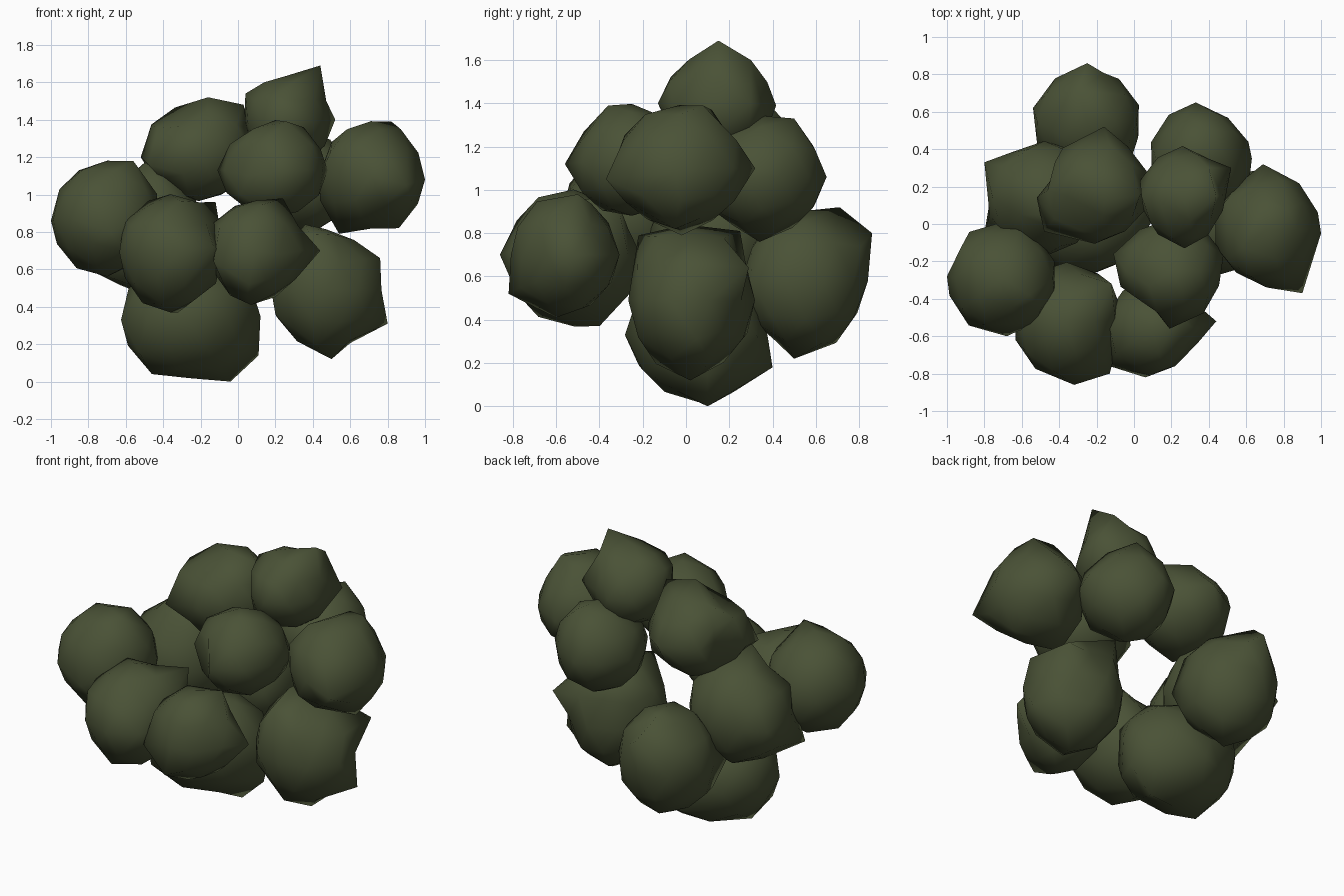
import bpy
import bmesh
import random
from mathutils import Vector

if "Cube" in bpy.data.objects:
    bpy.data.objects.remove(bpy.data.objects["Cube"], do_unlink=True)

random.seed(4)

# Single dark olive leaf colour
leaf_green = bpy.data.materials.new("leaf_green")
leaf_green.use_nodes = True
COLOUR = (0.068, 0.084, 0.037, 1)
leaf_green.diffuse_color = COLOUR
leaf_green.node_tree.nodes["Principled BSDF"].inputs["Base Color"].default_value = COLOUR
leaf_green.node_tree.nodes["Principled BSDF"].inputs["Roughness"].default_value = 0.9


def foliage_clump(name, centre, half_size, peaks):
    """A lumpy low-poly ball with a few corners pulled out to given points."""
    mesh = bpy.data.meshes.new(name)
    bm = bmesh.new()
    bmesh.ops.create_icosphere(bm, subdivisions=2, radius=1)
    middle = Vector(centre)
    scale = Vector(half_size)
    for vert in bm.verts:
        lump = random.uniform(0.95, 1.05)
        vert.co = middle + vert.co * scale * lump
    free = list(bm.verts)
    for peak in peaks:
        target = Vector(peak)
        direction = (target - middle).normalized()
        corner = max(free, key=lambda v: (v.co - middle).normalized().dot(direction))
        corner.co = target
        free.remove(corner)
    # Keep the clump above the ground
    for vert in bm.verts:
        vert.co.z = max(vert.co.z, 0)
    for face in bm.faces:
        face.smooth = True
    bm.to_mesh(mesh)
    bm.free()
    mesh.materials.append(leaf_green)
    clump = bpy.data.objects.new(name, mesh)
    bpy.context.collection.objects.link(clump)


# Lower ring of foliage
foliage_clump("bottom_clump", (-.26, .06, .33), (.38, .33, .32),
              [(-.04, .1, 0), (-.2, .4, .18), (-.46, 0, .04), (.12, .05, .35), (.11, .1, .14)])
foliage_clump("lower_left_clump", (.47, .02, .49), (.3, .3, .33),
              [(.8, .05, .31), (.5, .02, .12), (.76, -.02, .66), (.36, 0, .84),
               (.73, .29, .64), (.35, .25, .81), (.38, -.22, .79), (.2, -.1, .36)])
foliage_clump("lower_back_clump", (-.25, .55, .58), (.3, .29, .34),
              [(-.25, .86, .8), (-.25, .5, .22), (-.54, .62, .6),
               (-.5, .3, .55), (-.3, .71, .92), (-.03, .3, .58)])

# Middle ring of foliage
foliage_clump("front_right_clump", (-.36, -.52, .69), (.28, .31, .31),
              [(-.32, -.86, .7), (-.32, -.4, .37), (-.13, -.8, .72), (-.12, -.32, .96)])
foliage_clump("front_left_clump", (.09, -.56, .7), (.25, .25, .28),
              [(.44, -.52, .7), (.24, -.5, .98), (.07, -.6, .41),
               (-.13, -.76, .64), (.06, -.82, .52), (.22, -.76, .68)])
foliage_clump("side_right_clump", (-.7, -.29, .87), (.3, .3, .3),
              [(-.56, -.38, 1.18), (-.68, -.6, .8), (-1, -.28, .86), (-.85, -.2, 1.13)])
foliage_clump("back_right_clump", (-.48, .14, .79), (.31, .31, .33),
              [(-.8, .33, .8), (-.35, .1, 1.14), (-.8, -.05, .6), (-.5, .05, 1.17)])

# Upper ring of foliage
foliage_clump("side_left_clump", (.71, -.03, 1.1), (.29, .3, .28),
              [(.9, -.37, 1.05), (.69, .32, 1.1), (.82, .08, 1.39), (.5, 0, 1.28),
               (.54, -.02, .79), (.86, -.05, .82), (1, -.05, 1.08), (.7, .12, 1.37)])
foliage_clump("upper_front_clump", (.2, -.25, 1.13), (.28, .27, .26),
              [(.19, -.56, 1.12), (.26, -.36, 1.39), (.05, -.38, 1.1), (-.11, -.16, 1.13)])
foliage_clump("upper_back_clump", (.35, .35, 1.06), (.27, .28, .27),
              [(.33, .65, 1.06), (.35, .34, .76), (.4, .5, 1.33), (.63, .35, 1.1)])

# Crown of foliage
foliage_clump("crown_right_clump", (-.21, .18, 1.23), (.29, .28, .27),
              [(-.52, .14, 1.2), (-.16, .52, 1.25), (-.16, .13, 1.52),
               (-.48, -.04, 1.16), (-.4, .29, 1.25), (.03, .15, 1.48), (-.36, .15, 1.4)])
foliage_clump("crown_left_clump", (.26, .15, 1.39), (.23, .26, .24),
              [(.44, .15, 1.69), (.52, .3, 1.4), (.27, -.13, 1.4),
               (.4, .3, 1.6), (.04, .15, 1.54), (.14, .12, 1.6)])
